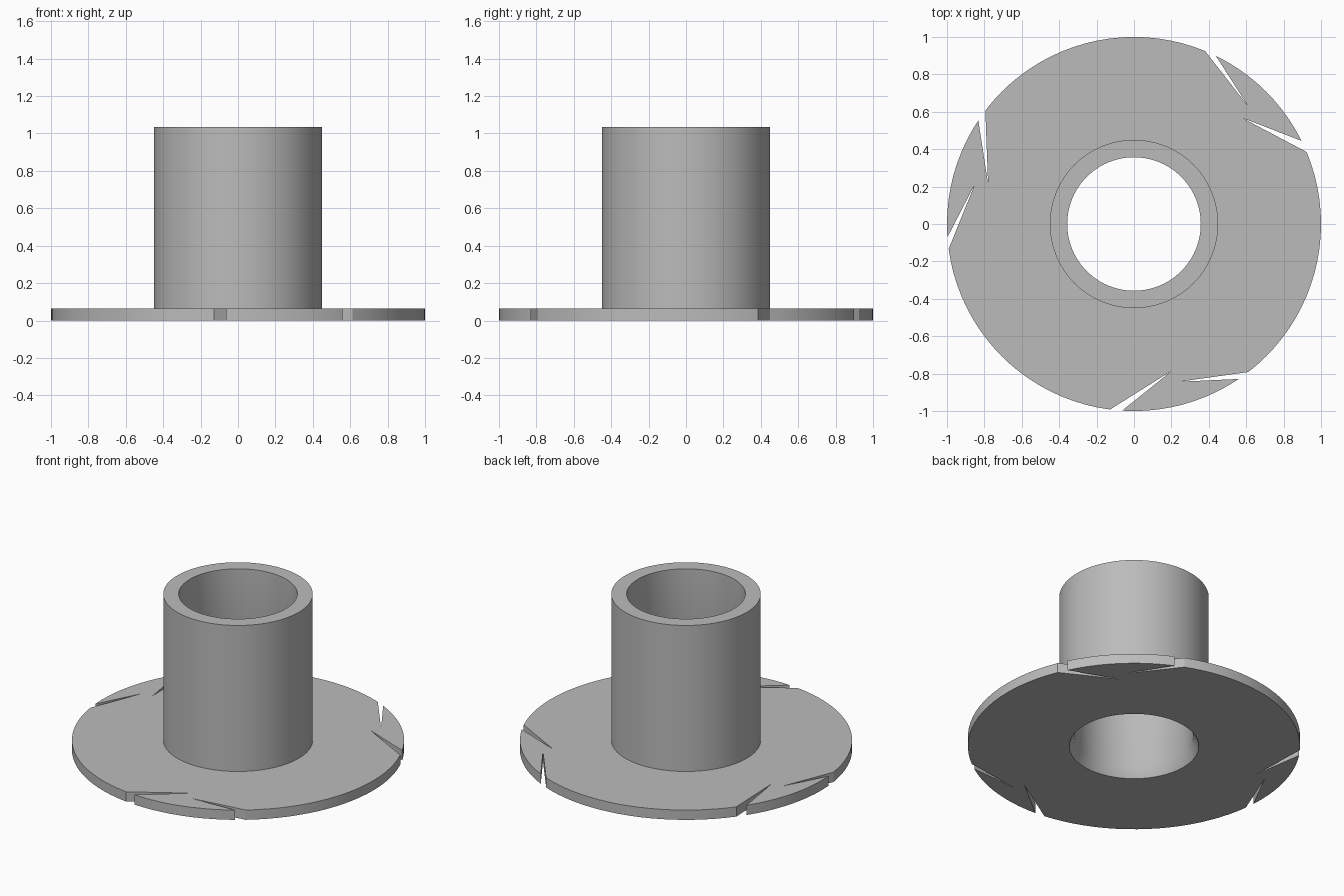
import bpy, bmesh, math
from mathutils import Vector, Matrix

SEGMENTS = 96
FLANGE_TOP = 0.065
TOP = 1.035

cube = bpy.data.objects.get("Cube")
if cube:
    bpy.data.objects.remove(cube, do_unlink=True)

grey = bpy.data.materials.new("plain_grey")
grey.use_nodes = True
colour = (0.5, 0.5, 0.5, 1)
grey.diffuse_color = colour
grey.node_tree.nodes["Principled BSDF"].inputs["Base Color"].default_value = colour


def make_object(name, bm):
    bmesh.ops.recalc_face_normals(bm, faces=bm.faces)
    mesh = bpy.data.meshes.new(name)
    bm.to_mesh(mesh)
    bm.free()
    mesh.materials.append(grey)
    obj = bpy.data.objects.new(name, mesh)
    bpy.context.collection.objects.link(obj)
    return obj


def lathe(name, profile):
    """Revolve a closed radius/height profile around z."""
    bm = bmesh.new()
    rings = []
    for i in range(SEGMENTS):
        a = math.tau * i / SEGMENTS
        rings.append([bm.verts.new((r * math.cos(a), r * math.sin(a), z))
                      for r, z in profile])
    for i, ring in enumerate(rings):
        after = rings[(i + 1) % SEGMENTS]
        for j in range(len(profile)):
            k = (j + 1) % len(profile)
            bm.faces.new((ring[j], after[j], after[k], ring[k]))
    return make_object(name, bm)


# Flange and sleeve in one solid, with a flared mouth under the bore
bushing = lathe("flanged_sleeve", [
    (0.39, 0), (1, 0), (1, FLANGE_TOP), (0.45, FLANGE_TOP),
    (0.45, TOP), (0.357, TOP), (0.357, FLANGE_TOP)])

# Wedge slots: inner tip, then the two points on the rim
slots = [
    [(0.61, 0.63), (0.38, 0.925), (0.437, 0.90)],
    [(0.577, 0.568), (0.896, 0.444), (0.923, 0.385)],
]
bm = bmesh.new()
for turn in range(3):
    spin = Matrix.Rotation(math.tau * turn / 3, 3, 'Z')
    for slot in slots:
        tip, a, b = [spin @ Vector((x, y, 0)) for x, y in slot]
        outline = [tip, tip.lerp(a, 1.3), tip.lerp(b, 1.3)]
        low, high = [[bm.verts.new((p.x, p.y, z)) for p in outline]
                     for z in (-0.1, FLANGE_TOP + 0.1)]
        bm.faces.new(low)
        bm.faces.new(high)
        for i in range(3):
            j = (i + 1) % 3
            bm.faces.new((low[i], low[j], high[j], high[i]))
cutter = make_object("slot_cutter", bm)
cutter.hide_render = True

cut = bushing.modifiers.new("slots", 'BOOLEAN')
cut.operation = 'DIFFERENCE'
cut.solver = 'EXACT'
cut.object = cutter
bpy.ops.object.select_all(action='DESELECT')
bushing.select_set(True)
bpy.context.view_layer.objects.active = bushing
bpy.ops.object.modifier_apply(modifier=cut.name)
bpy.data.objects.remove(cutter, do_unlink=True)
bpy.ops.object.shade_smooth_by_angle(angle=math.radians(30))
